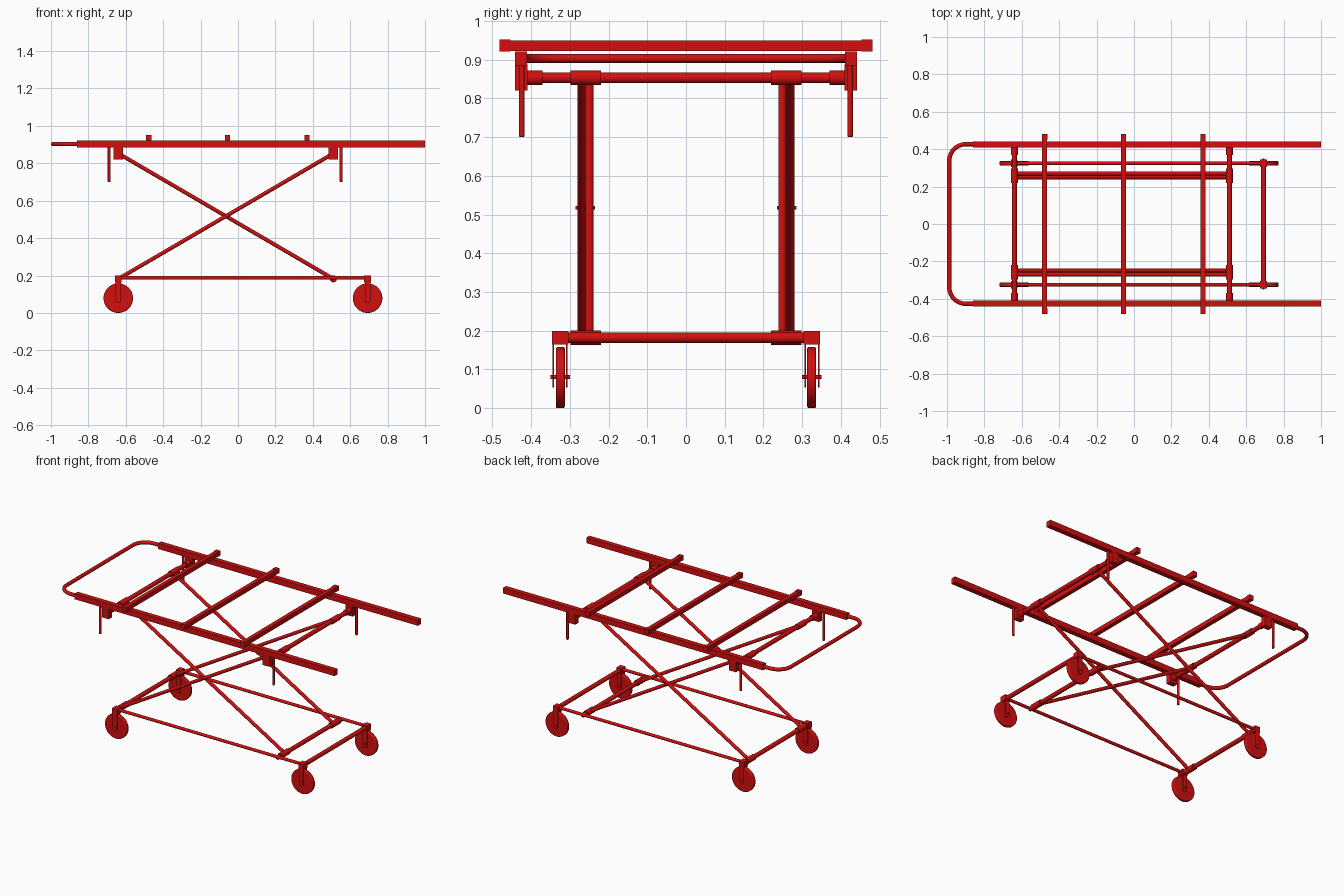
import bpy, bmesh, math
from mathutils import Vector

cube = bpy.data.objects.get("Cube")
if cube:
    bpy.data.objects.remove(cube, do_unlink=True)

RED = (0.65, 0.005, 0.005, 1.0)
paint = bpy.data.materials.new("red paint")
paint.use_nodes = True
paint.diffuse_color = RED
paint.node_tree.nodes["Principled BSDF"].inputs["Base Color"].default_value = RED


def finish(obj, name, smooth=True):
    obj.name = name
    obj.data.materials.append(paint)
    if smooth:
        bpy.ops.object.select_all(action="DESELECT")
        obj.select_set(True)
        bpy.context.view_layer.objects.active = obj
        bpy.ops.object.shade_smooth_by_angle(angle=math.radians(40))
    return obj


def box(name, x, y, z):
    """Box from (min, max) pairs on each axis."""
    bpy.ops.mesh.primitive_cube_add(size=1, location=[sum(p) / 2 for p in (x, y, z)])
    obj = bpy.context.object
    size = [abs(p[1] - p[0]) for p in (x, y, z)]
    for v in obj.data.vertices:
        v.co = [c * s for c, s in zip(v.co, size)]
    return finish(obj, name, False)


def rod(name, a, b, r, sides=24):
    """Round bar between two points."""
    a, b = Vector(a), Vector(b)
    bpy.ops.mesh.primitive_cylinder_add(
        vertices=sides, radius=r, depth=(b - a).length, location=(a + b) / 2,
        rotation=(b - a).to_track_quat("Z", "Y").to_euler())
    return finish(bpy.context.object, name)


def cross_rod(name, x, z, y0, y1, r, sides=24):
    return rod(name, (x, y0, z), (x, y1, z), r, sides)


def fork_plate(name, x, y, top, axle, half, thick):
    """Thin strip with a rounded lower end."""
    bm = bmesh.new()
    outline = [(x + half, top)]
    for i in range(13):
        t = -math.pi * i / 12
        outline.append((x + half * math.cos(t), axle + half * math.sin(t)))
    outline.append((x - half, top))
    face = bm.faces.new([bm.verts.new((px, y - thick / 2, pz)) for px, pz in outline])
    out = bmesh.ops.extrude_face_region(bm, geom=[face])
    moved = [g for g in out["geom"] if isinstance(g, bmesh.types.BMVert)]
    bmesh.ops.translate(bm, verts=moved, vec=(0, thick, 0))
    bmesh.ops.recalc_face_normals(bm, faces=bm.faces)
    mesh = bpy.data.meshes.new(name)
    bm.to_mesh(mesh)
    bm.free()
    obj = bpy.data.objects.new(name, mesh)
    bpy.context.collection.objects.link(obj)
    finish(obj, name, False)


REAR, FRONT, AXLE = -0.64, 0.51, 0.693   # stations along the length
TOP, LOW = 0.853, 0.182                  # heights of the two pivot levels
SIDES = ((-1, "right"), (1, "left"))

# Cross slats on the deck, with end caps
for i, x in enumerate((-0.478, -0.056, 0.369)):
    box(f"deck_slat_{i + 1}", (x - 0.013, x + 0.013), (-0.455, 0.455), (0.922, 0.95))
    for s, side in SIDES:
        box(f"deck_slat_cap_{side}_{i + 1}", (x - 0.0145, x + 0.0145),
            (s * 0.453, s * 0.482), (0.921, 0.952))

# Rounded push handle
path = []
corner, end, half = 0.09, -0.988, 0.427
for s in (1, -1):
    arc = [(end + corner - corner * math.sin(t), s * (half - corner + corner * math.cos(t)))
           for t in (math.pi / 2 * i / 10 for i in range(11))]
    path += [(-0.82, s * half)] + arc if s > 0 else arc[::-1] + [(-0.82, s * half)]
curve = bpy.data.curves.new("push_handle", "CURVE")
curve.dimensions = "3D"
curve.bevel_depth = 0.0115
curve.bevel_resolution = 4
curve.use_fill_caps = True
spline = curve.splines.new("POLY")
spline.points.add(len(path) - 1)
for p, (x, y) in zip(spline.points, path):
    p.co = (x, y, 0.903, 1)
handle = bpy.data.objects.new("push_handle", curve)
bpy.context.collection.objects.link(handle)
bpy.ops.object.select_all(action="DESELECT")
handle.select_set(True)
bpy.context.view_layer.objects.active = handle
bpy.ops.object.convert(target="MESH")
finish(bpy.context.object, "push_handle")

# Cross tubes joining the two sides
for x, place in ((REAR, "rear"), (FRONT, "front")):
    cross_rod(f"upper_cross_tube_{place}", x, TOP, -0.42, 0.42, 0.0135)
    cross_rod(f"lower_cross_tube_{place}", x, LOW, -0.325, 0.325, 0.0135)
cross_rod("lower_cross_tube_end", AXLE, LOW, -0.325, 0.325, 0.0135)

for s, side in SIDES:
    # Long deck rails and base rails
    box(f"deck_rail_{side}", (-0.86, 1.0), (s * 0.41, s * 0.442), (0.885, 0.921))
    rod(f"base_rail_{side}", (REAR, s * 0.324, 0.187), (AXLE, s * 0.324, 0.187), 0.0095)

    # Scissor arms and their centre bolt
    rod(f"scissor_arm_outer_{side}", (REAR, s * 0.27, LOW), (FRONT, s * 0.27, TOP), 0.0105)
    rod(f"scissor_arm_inner_{side}", (REAR, s * 0.249, TOP), (FRONT, s * 0.249, LOW), 0.0105)
    cross_rod(f"scissor_bolt_{side}", (REAR + FRONT) / 2, (TOP + LOW) / 2,
              s * 0.235, s * 0.285, 0.005, 12)

    for x, place in ((REAR, "rear"), (FRONT, "front")):
        tag = f"{place}_{side}"
        # Pivot sleeves, hanger blocks and drop pins
        cross_rod(f"upper_sleeve_{tag}", x, TOP, s * 0.22, s * 0.298, 0.0185)
        cross_rod(f"lower_sleeve_{tag}", x, LOW, s * 0.22, s * 0.298, 0.0185)
        cross_rod(f"hanger_collar_{tag}", x, TOP, s * 0.37, s * 0.412, 0.0185)
        box(f"hanger_block_{tag}", (x - 0.026, x + 0.024), (s * 0.409, s * 0.441), (0.82, 0.888))
        px = x + (-0.049 if x < 0 else 0.041)
        pin = rod(f"drop_pin_{tag}", (px, s * 0.424, 0.70), (px, s * 0.424, 0.89), 0.0075, 16)
        bevel = pin.modifiers.new("rounded_tip", "BEVEL")
        bevel.width, bevel.segments = 0.004, 2

    for x, place in ((REAR, "rear"), (AXLE, "front")):
        tag = f"{place}_{side}"
        # Castor: bracket, fork, axle and wheel
        box(f"castor_bracket_{tag}", (x - 0.018, x + 0.018), (s * 0.304, s * 0.346), (0.164, 0.199))
        for y, where in ((0.308, "inner"), (0.343, "outer")):
            fork_plate(f"fork_{where}_{tag}", x, s * y, 0.17, 0.068, 0.015, 0.004)
        cross_rod(f"axle_{tag}", x, 0.08, s * 0.3, s * 0.35, 0.005, 12)
        wheel = cross_rod(f"wheel_{tag}", x, 0.079, s * 0.313, s * 0.336, 0.079, 40)
        bevel = wheel.modifiers.new("rounded_tread", "BEVEL")
        bevel.width, bevel.segments = 0.005, 3
